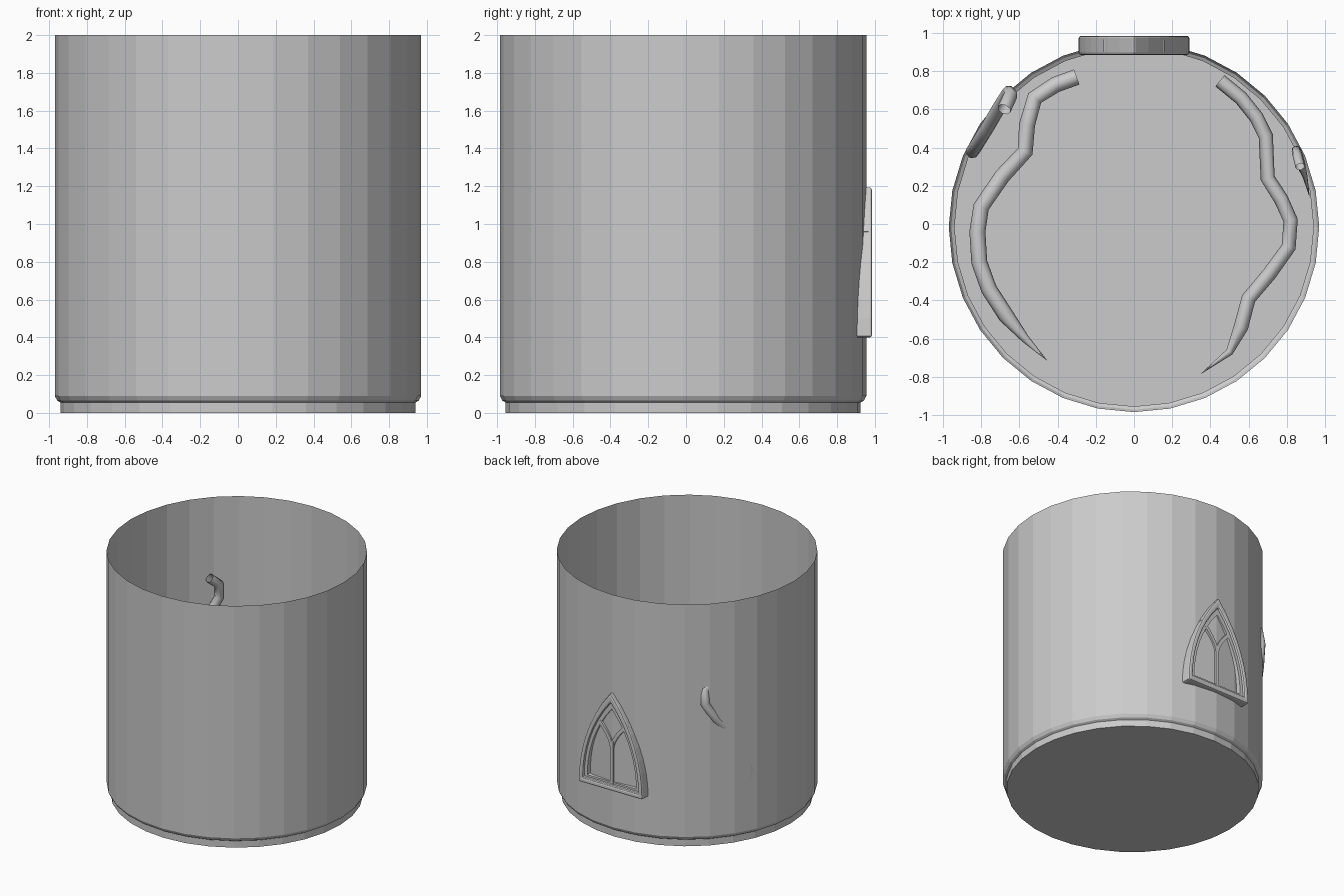
import bpy, bmesh, math

if "Cube" in bpy.data.objects:
    bpy.data.objects.remove(bpy.data.objects["Cube"])

CY = -0.015   # centre of the drum in y
SIDES = 32


def finish(name, bm):
    bmesh.ops.recalc_face_normals(bm, faces=bm.faces)
    me = bpy.data.meshes.new(name)
    bm.to_mesh(me)
    bm.free()
    ob = bpy.data.objects.new(name, me)
    bpy.context.collection.objects.link(ob)
    return ob


def bar(name, outer, inner, y0, y1, closed, bevel=0.0):
    """Band between two (x, z) outlines, extruded from y0 to y1."""
    bm = bmesh.new()
    rings = [[bm.verts.new((x, y, z)) for x, z in pts]
             for pts, y in ((outer, y0), (outer, y1), (inner, y1), (inner, y0))]
    n = len(outer)
    for i in range(n if closed else n - 1):
        j = (i + 1) % n
        for k in range(4):
            a, b = rings[k], rings[(k + 1) % 4]
            bm.faces.new((a[i], a[j], b[j], b[i]))
    if not closed:
        for i in (0, n - 1):
            bm.faces.new([r[i] for r in rings])
    ob = finish(name, bm)
    if bevel:
        m = ob.modifiers.new("soft_edges", "BEVEL")
        m.width = bevel
        m.segments = 2
        m.limit_method = 'ANGLE'
    return ob


def arch(w, z0, z1, n=8):
    """Pointed arch outline with half width w between z0 and z1."""
    h = z1 - z0
    c = (h * h - w * w) / (2 * w)
    r = w + c
    right = []
    for i in range(n + 1):
        z = h * i / n
        right.append((math.sqrt(max(r * r - z * z, 0)) - c, z0 + z))
    right[-1] = (0, z1)
    return right + [(-x, z) for x, z in reversed(right[:-1])]


def vine(name, pts, radius, taper):
    cu = bpy.data.curves.new(name, 'CURVE')
    cu.dimensions = '3D'
    cu.bevel_depth = radius
    cu.bevel_resolution = 2
    sp = cu.splines.new('POLY')
    sp.points.add(len(pts) - 1)
    n = len(pts)
    for i, p in enumerate(pts):
        sp.points[i].co = (*p, 1)
        sp.points[i].radius = 1 if i < n - taper else (n - 1 - i) / taper + 0.02
    ob = bpy.data.objects.new(name, cu)
    bpy.context.collection.objects.link(ob)
    return ob


# drum: open-topped thin wall with a stepped foot and closed floor
bm = bmesh.new()
profile = [(0.94, 0), (0.94, 0.055), (0.957, 0.065), (0.97, 0.09), (0.97, 2)]
rings = []
for r, z in profile:
    rings.append([bm.verts.new((r * math.cos(2 * math.pi * i / SIDES),
                                CY + r * math.sin(2 * math.pi * i / SIDES), z))
                  for i in range(SIDES)])
for a, b in zip(rings, rings[1:]):
    for i in range(SIDES):
        j = (i + 1) % SIDES
        bm.faces.new((a[i], a[j], b[j], b[i]))
bm.faces.new(rings[0][::-1])
finish("drum_wall", bm)

# pointed window on the back: outer frame, inner frame, sill
bar("window_frame", arch(0.29, 0.40, 1.20), arch(0.25, 0.44, 1.12),
    0.885, 0.985, True, 0.012)
bar("window_inner_frame", arch(0.252, 0.438, 1.125), arch(0.222, 0.465, 1.065),
    0.89, 0.965, True)
bar("window_sill", [(-0.285, 0.40), (0.285, 0.40)], [(-0.275, 0.45), (0.275, 0.45)],
    0.885, 0.98, False, 0.01)

# window tracery: mullion and two curved branches
bar("window_mullion", [(-0.015, 0.45), (-0.015, 0.80)], [(0.015, 0.45), (0.015, 0.80)],
    0.90, 0.968, False)
for side, label in ((-1, "left"), (1, "right")):
    a, b = [], []
    for i in range(7):
        t = i / 6
        x, z = 0.15 * t ** 1.7, 0.74 + 0.23 * t
        dx, dz = 0.15 * 1.7 * t ** 0.7, 0.23
        s = 0.014 / math.hypot(dx, dz)
        a.append((side * (x - dz * s), z + dx * s))
        b.append((side * (x + dz * s), z - dx * s))
    bar("window_branch_" + label, a, b, 0.90, 0.966, False)

# long creepers lying inside on the floor
ZF = 0.06
left = [(-0.30, 0.77), (-0.41, 0.73), (-0.52, 0.66), (-0.56, 0.52), (-0.57, 0.38),
        (-0.69, 0.25), (-0.80, 0.09), (-0.82, -0.04), (-0.81, -0.20),
        (-0.76, -0.34), (-0.67, -0.48), (-0.57, -0.60), (-0.455, -0.715)]
right = [(0.45, 0.75), (0.56, 0.66), (0.64, 0.56), (0.69, 0.46), (0.70, 0.24),
         (0.77, 0.13), (0.82, 0.02), (0.81, -0.12), (0.71, -0.26),
         (0.60, -0.39), (0.56, -0.54), (0.50, -0.67), (0.35, -0.785)]
vine("creeper_left", [(x, y, ZF) for x, y in left], 0.042, 2)
vine("creeper_right", [(x, y, ZF) for x, y in right], 0.038, 2)

# short creepers climbing the inside of the wall
vine("wall_creeper_left",
     [(-0.68, 0.60, 1.36), (-0.645, 0.675, 1.29), (-0.655, 0.69, 1.18),
      (-0.70, 0.62, 1.04), (-0.77, 0.50, 0.90), (-0.82, 0.42, 0.74),
      (-0.845, 0.38, 0.58), (-0.82, 0.42, 0.42), (-0.79, 0.46, 0.25),
      (-0.77, 0.49, 0.10)], 0.036, 2)
vine("wall_creeper_right",
     [(0.87, 0.30, 0.95), (0.855, 0.36, 0.89), (0.85, 0.385, 0.80),
      (0.87, 0.32, 0.65), (0.895, 0.25, 0.50), (0.92, 0.14, 0.35)], 0.025, 2)
